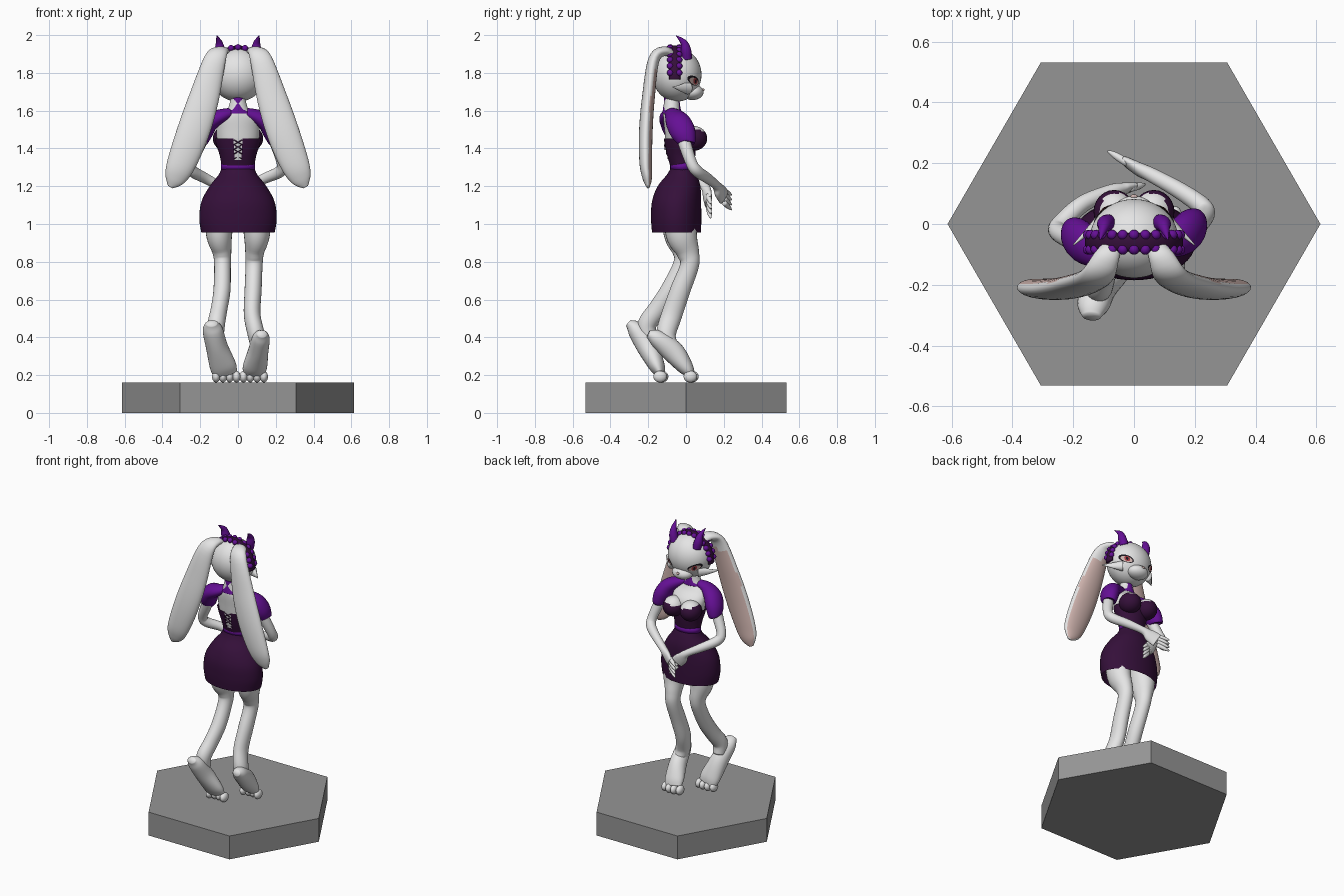
import bpy, bmesh, math
from mathutils import Vector as V

if "Cube" in bpy.data.objects:
    bpy.data.objects.remove(bpy.data.objects["Cube"])

def mat(name, *c):
    m = bpy.data.materials.new(name)
    m.diffuse_color = (*c, 1)
    m.use_nodes = True
    m.node_tree.nodes["Principled BSDF"].inputs["Base Color"].default_value = m.diffuse_color
    return m
WHITE = mat("white fur", .78, .78, .78)
GREY = mat("base grey", .3, .3, .3)
PURPLE = mat("purple cloth", .13, .005, .30)
DARK = mat("dark plum cloth", .035, .005, .042)
PINK = mat("inner ear pink", .62, .45, .42)
RED = mat("iris red", .35, .04, .05)
BLACK = mat("lash black", .01, .008, .012)

def finish(name, bm, mats, rule=None, smooth=True):
    bmesh.ops.recalc_face_normals(bm, faces=bm.faces[:])
    bm.normal_update()
    for f in bm.faces:
        f.smooth = smooth
        if rule:
            f.material_index = rule(f.calc_center_median(), f.normal)
    me = bpy.data.meshes.new(name)
    bm.to_mesh(me)
    bm.free()
    for m in mats:
        me.materials.append(m)
    ob = bpy.data.objects.new(name, me)
    bpy.context.collection.objects.link(ob)
    return ob

def spline(pts, sub):
    """Catmull-Rom through points of any dimension."""
    out = []
    P = [pts[0]] + list(pts) + [pts[-1]]
    for i in range(1, len(P) - 2):
        for k in range(sub):
            t = k / sub
            out.append([.5 * (2*b + (c-a)*t + (2*a-5*b+4*c-d)*t*t + (3*b-a-3*c+d)*t**3)
                        for a, b, c, d in zip(*P[i-1:i+3])])
    return out + [list(pts[-1])]

def sweep(name, pts, mats, ref=(1, 0, 0), level=False, caps=True, n=24, sub=6, rule=None, bm=None):
    """Elliptical sweep; pts are x, y, z, side radius, depth radius."""
    own = bm is None
    bm = bm or bmesh.new()
    pts = [p if len(p) == 5 else (*p, p[3]) for p in pts]
    S = spline(pts, sub)
    rings = []
    for i, p in enumerate(S):
        T = V((0, 0, 1)) if level else (V(S[min(i+1, len(S)-1)][:3]) - V(S[max(i-1, 0)][:3])).normalized()
        side = V(ref) - T * T.dot(V(ref))
        side.normalize()
        dep = T.cross(side)
        rings.append([bm.verts.new(V(p[:3]) + side*p[3]*math.cos(a) + dep*p[4]*math.sin(a))
                      for a in (2*math.pi*k/n for k in range(n))])
    for a, b in zip(rings, rings[1:]):
        for k in range(n):
            bm.faces.new((a[k], a[(k+1) % n], b[(k+1) % n], b[k]))
    if caps:
        bm.faces.new(rings[0])
        bm.faces.new(rings[-1])
    if own:
        return finish(name, bm, mats, rule)

def ball(bm, c, r, u=24, v=16):
    vs = bmesh.ops.create_uvsphere(bm, u_segments=u, v_segments=v, radius=1)["verts"]
    for w in vs:
        w.co = V([c[i] + w.co[i]*r[i] for i in range(3)])

def balls(name, items, mats, rule=None, **kw):
    bm = bmesh.new()
    for c, r in items:
        ball(bm, c, r, **kw)
    return finish(name, bm, mats, rule)

def flip(pts, s):
    return [(p[0]*s, *p[1:]) for p in pts]

# Hexagonal base
bm = bmesh.new()
bmesh.ops.create_cone(bm, cap_ends=True, segments=6, radius1=.613, radius2=.613, depth=.16)
ang = 0 if max(v.co.x for v in bm.verts) > .6 else math.pi/6
for v in bm.verts:
    x, y = v.co.x, v.co.y
    v.co = V((x*math.cos(ang) - y*math.sin(ang), x*math.sin(ang) + y*math.cos(ang), v.co.z + .08))
finish("hexagon_base", bm, [GREY], smooth=False)

# Torso skin, neck and collar
sweep("torso", [(0, -.02, 1.25, .08, .055), (0, -.02, 1.31, .08, .056), (0, -.028, 1.41, .105, .075),
                (0, -.035, 1.5, .115, .079), (0, -.065, 1.56, .1, .055), (0, -.075, 1.6, .058, .045),
                (0, -.075, 1.68, .034, .038)], [WHITE], level=True, n=40)
sweep("collar", [(0, -.075, 1.585, .075, .05), (0, -.075, 1.61, .045, .047), (0, -.075, 1.64, .037, .042),
                 (0, -.075, 1.68, .037, .042)], [PURPLE], level=True)

# Bodice with open laced back
sweep("bodice", [(0, -.02, 1.3, .086, .061), (0, -.025, 1.36, .096, .074), (0, -.028, 1.41, .112, .081),
                 (0, -.03, 1.452, .123, .086)], [DARK, WHITE], level=True, caps=False, n=64,
      rule=lambda c, n: int(abs(c.x) < .021 and c.y < -.05 and c.z > 1.34))
bm = bmesh.new()
for i in range(4):
    z = 1.345 + i*.025
    y = -.094 - .017*min(1, i/2)
    for s in (-1, 1):
        sweep("", [(-.022*s, y, z, .003), (.022*s, y - .002, z + .025, .003)], [], ref=(0, 1, 0), n=6, sub=1, bm=bm)
finish("back_lacing", bm, [DARK])
balls("bust", [((s*.065, .04, 1.453), (.068, .072, .066)) for s in (-1, 1)], [DARK, WHITE],
      rule=lambda c, n: int(c.z > 1.478 + .25*max(0, abs(c.x) - .03)))

# Belt and skirt
sweep("belt", [(0, -.02, 1.285, .09, .064), (0, -.02, 1.325, .089, .064)], [PURPLE], level=True, n=40, sub=1)
sweep("skirt", [(0, -.05, .955, .194, .13), (0, -.052, 1.03, .205, .133), (0, -.05, 1.12, .193, .13),
                (0, -.037, 1.2, .15, .113), (0, -.022, 1.26, .103, .08), (0, -.02, 1.295, .087, .062)],
      [DARK], level=True, caps=False, n=48)

# Legs, feet and toes
legs = {"right": [(.095, -.04, 1.12, .08, .085), (.1, -.025, .95, .07, .083), (.088, .01, .85, .05, .06),
                  (.085, .018, .78, .045, .05), (.08, -.03, .65, .045, .053), (.075, -.075, .52, .044, .055),
                  (.095, -.105, .42, .045, .052), (.105, -.09, .36, .04, .045)],
        "left": [(-.095, -.05, 1.12, .08, .085), (-.1, -.035, .95, .07, .083), (-.085, -.01, .85, .05, .06),
                 (-.082, -.02, .78, .044, .05), (-.085, -.085, .65, .045, .05), (-.1, -.15, .55, .044, .05),
                 (-.115, -.205, .47, .046, .05), (-.115, -.2, .4, .04, .045)]}
feet = {"right": [(.127, -.2, .418, .025, .02), (.122, -.155, .395, .046, .045), (.107, -.07, .325, .054, .058),
                  (.09, -.005, .245, .064, .043), (.08, .025, .205, .055, .024)],
        "left": [(-.14, -.305, .475, .03, .02), (-.134, -.265, .44, .053, .046), (-.112, -.205, .35, .058, .056),
                 (-.08, -.155, .25, .07, .043), (-.065, -.135, .205, .062, .026)]}
toes = {"right": (.083, .035), "left": (-.062, -.125)}
for k in legs:
    sweep(k + "_leg", legs[k], [WHITE])
    sweep(k + "_foot", feet[k], [WHITE])
    x, y = toes[k]
    balls(k + "_toes", [((x + (i-1.5)*.036, y - .008*abs(i-1.5), .192), (.022, .036, .031)) for i in range(4)],
          [WHITE], u=14, v=10)

# Arms, hands and fingers
arms = {"right": [(.16, -.04, 1.53, .035), (.205, -.005, 1.42, .034), (.235, .03, 1.32, .03), (.222, .06, 1.278, .031),
                  (.15, .11, 1.245, .028), (.06, .16, 1.205, .024), (.02, .178, 1.175, .04, .022),
                  (-.02, .2, 1.145, .045, .016)],
        "left": [(-.16, -.07, 1.53, .035), (-.205, -.05, 1.42, .034), (-.25, -.025, 1.325, .03),
                 (-.24, .0, 1.28, .031), (-.17, .065, 1.24, .028), (-.08, .105, 1.19, .024),
                 (-.045, .113, 1.15, .04, .02), (-.015, .118, 1.12, .042, .015)]}
tips = {"right": (-.085, .24, 1.115), "left": (.035, .13, 1.07)}
for k, p in arms.items():
    sweep(k + "_arm", p, [WHITE], ref=(0, .15, 1))
    bm = bmesh.new()
    a, b = V(p[-1][:3]), V(tips[k])
    for i in range(4):
        o = V((0, 0, 1)) * (i - 1.5)
        q0, q1 = a + o*.021, b + o*.026
        sweep("", [(*q0, .014), (*q0.lerp(q1, .6), .012), (*q1, .004)], [], ref=(0, 0, 1), n=10, sub=3, bm=bm)
    finish(k + "_fingers", bm, [WHITE])

# Paired parts: puffed sleeves, ears, horns, cheek tufts, eyes
HC, HR = V((0, -.048, 1.79)), V((.145, .13, .142))

def eye_plate(name, s, az, el, w, h, lift, m):
    bm = bmesh.new()
    vs = []
    for k in range(20):
        t = 2*math.pi*k/20
        a = az + w*math.cos(t)
        e = el + h*math.sin(t) + .25*(a - az)
        d = V((math.sin(a)*math.cos(e)*s, math.cos(a)*math.cos(e), math.sin(e)))
        vs.append(bm.verts.new(HC + V([d[i]*(HR[i] + lift) for i in range(3)])))
    c = bm.verts.new(sum((v.co for v in vs), V()) / 20 * 1)
    d = c.co - HC
    q = math.sqrt(sum((d[i]/(HR[i] + lift))**2 for i in range(3)))
    c.co = HC + d/q
    for k in range(20):
        f = bm.faces.new((vs[k], vs[(k+1) % 20], c))
        f.normal_update()
        if f.normal.dot(d) < 0:
            f.normal_flip()
    finish(name, bm, [m])

for s, side in ((1, "right"), (-1, "left")):
    dy = .015*s
    sweep(side + "_sleeve", flip([(.04, -.08, 1.59, .035, .025), (.1, -.075 + dy, 1.568, .052, .038),
          (.155, -.055 + dy, 1.535, .066, .05), (.185, -.03 + dy, 1.485, .066, .052),
          (.2, -.01 + dy, 1.44, .05, .042), (.203, -.008 + dy, 1.43, .036, .034)], s),
          [PURPLE], ref=(0, 1, .2))
    sweep(side + "_ear", flip([(.07, -.065, 1.885, .03, .02), (.09, -.11, 1.915, .042, .025),
          (.122, -.17, 1.87, .058, .03), (.182, -.2, 1.66, .08, .034), (.24, -.213, 1.48, .086, .036),
          (.3, -.213, 1.32, .076, .033), (.335, -.205, 1.24, .055, .024), (.358, -.2, 1.196, .015, .008)], s),
          [WHITE, PINK], ref=(1, 0, 0), rule=lambda c, n: int(n.y > .72 and c.z < 1.82))
    sweep(side + "_horn", flip([(.085, .005, 1.875, .027), (.095, .0, 1.92, .027),
          (.1, -.012, 1.96, .018), (.112, -.052, 1.997, .002)], s), [PURPLE], n=16)
    sweep(side + "_cheek_tuft", flip([(.1, .01, 1.72, .035, .03), (.15, -.025, 1.72, .02, .012),
          (.2, -.07, 1.725, .002)], s), [WHITE], ref=(0, 0, 1), n=12)
    eye_plate(side + "_lash", s, .78, -.22, .36, .17, .002, BLACK)
    eye_plate(side + "_eyelid_rim", s, .76, -.245, .28, .125, .004, PINK)
    eye_plate(side + "_iris", s, .73, -.23, .13, .115, .006, RED)
    eye_plate(side + "_pupil", s, .73, -.23, .05, .07, .008, BLACK)

# Head with muzzle
balls("head", [(HC, HR)], [WHITE], u=40, v=28)
balls("muzzle", [((0, .035, 1.698), (.07, .058, .042))], [WHITE])
balls("nose", [((0, .09, 1.71), (.012, .008, .008))], [PINK], u=12, v=8)

# Frilled headband
arc = [math.radians(-8 + i*196/14) for i in range(15)]
sweep("headband", [(.15*math.cos(a), -.06, 1.785 + .148*math.sin(a), .03, .012) for a in arc],
      [DARK], ref=(0, 1, 0), n=12, sub=3)
balls("headband_frills", [((.152*math.cos(a), -.06 + d, 1.785 + .15*math.sin(a)), (.017, .017, .017))
      for a in arc[1:-1] for d in (-.024, .024)], [PURPLE], u=12, v=8)
